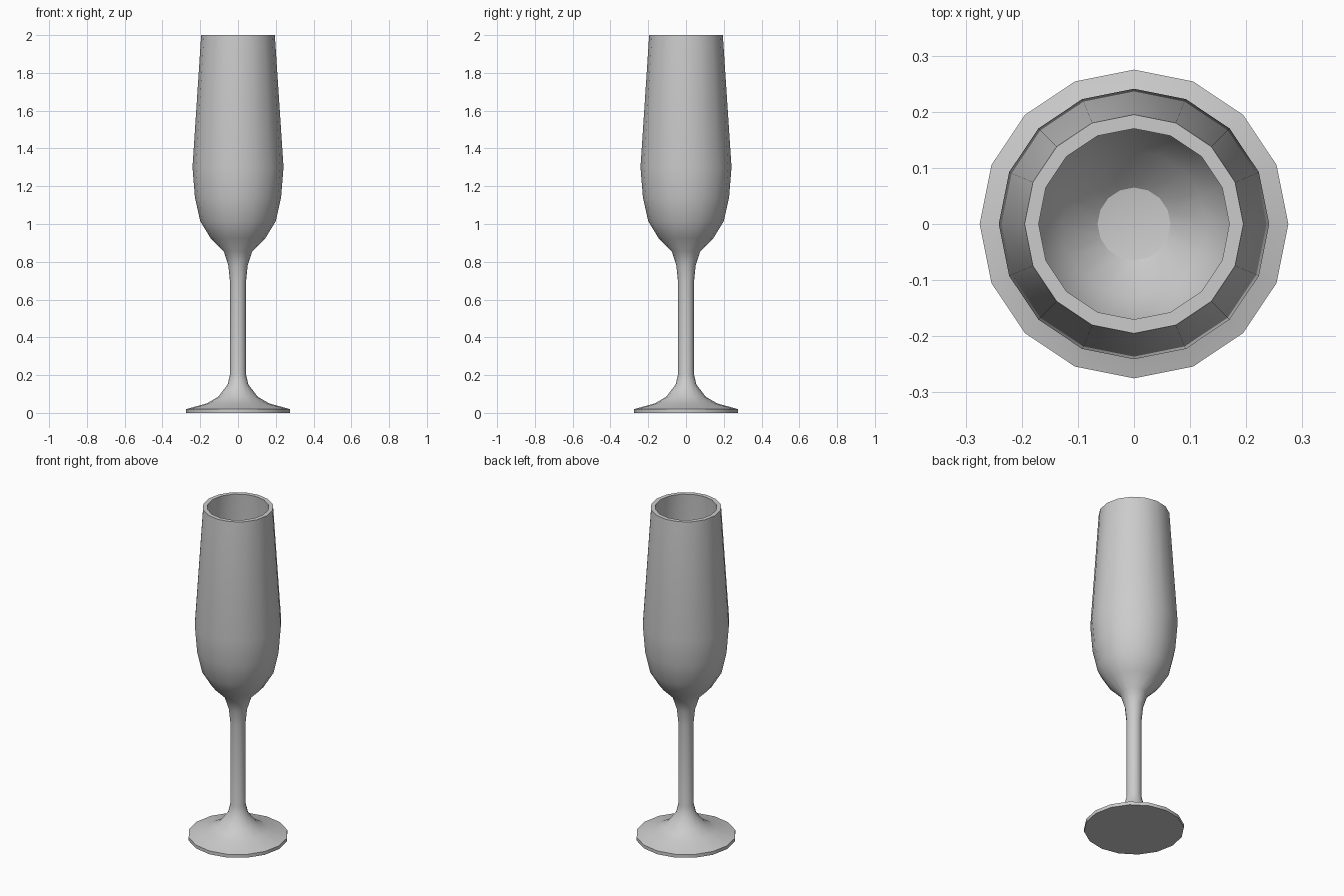
import bpy, bmesh, math

if "Cube" in bpy.data.objects:
    bpy.data.objects.remove(bpy.data.objects["Cube"])

SIDES = 16

def lathe(name, profile):
    """Revolve (radius, z) points around z; radius 0 becomes a pole."""
    bm = bmesh.new()
    rings = []
    for r, z in profile:
        if r == 0:
            rings.append([bm.verts.new((0, 0, z))])
        else:
            rings.append([bm.verts.new((r * math.cos(2 * math.pi * i / SIDES),
                                        r * math.sin(2 * math.pi * i / SIDES), z))
                          for i in range(SIDES)])
    for a, b in zip(rings, rings[1:]):
        for i in range(SIDES):
            j = (i + 1) % SIDES
            quad = [a[i % len(a)], a[j % len(a)], b[j % len(b)], b[i % len(b)]]
            bm.faces.new(list(dict.fromkeys(quad)))
    bmesh.ops.recalc_face_normals(bm, faces=bm.faces)
    mesh = bpy.data.meshes.new(name)
    bm.to_mesh(mesh)
    bm.free()
    obj = bpy.data.objects.new(name, mesh)
    bpy.context.collection.objects.link(obj)
    bpy.ops.object.select_all(action='DESELECT')
    obj.select_set(True)
    bpy.context.view_layer.objects.active = obj
    bpy.ops.object.shade_smooth_by_angle(angle=math.radians(30))
    return obj

# Foot, stem and flare
foot_stem = [(0, 0), (0.275, 0), (0.275, 0.02), (0.165, 0.05), (0.105, 0.085),
             (0.055, 0.15), (0.042, 0.205), (0.042, 0.69), (0.051, 0.78), (0.075, 0.855)]
# Bowl outside, rim and hollow inside
bowl_out = [(0.145, 0.925), (0.2, 1.015), (0.228, 1.14), (0.241, 1.3), (0.195, 2.0)]
bowl_in = [(0.17, 2.0), (0.216, 1.3), (0.203, 1.145), (0.178, 1.03),
           (0.13, 0.945), (0.065, 0.885), (0, 0.875)]

lathe("champagne_flute", foot_stem + bowl_out + bowl_in)
